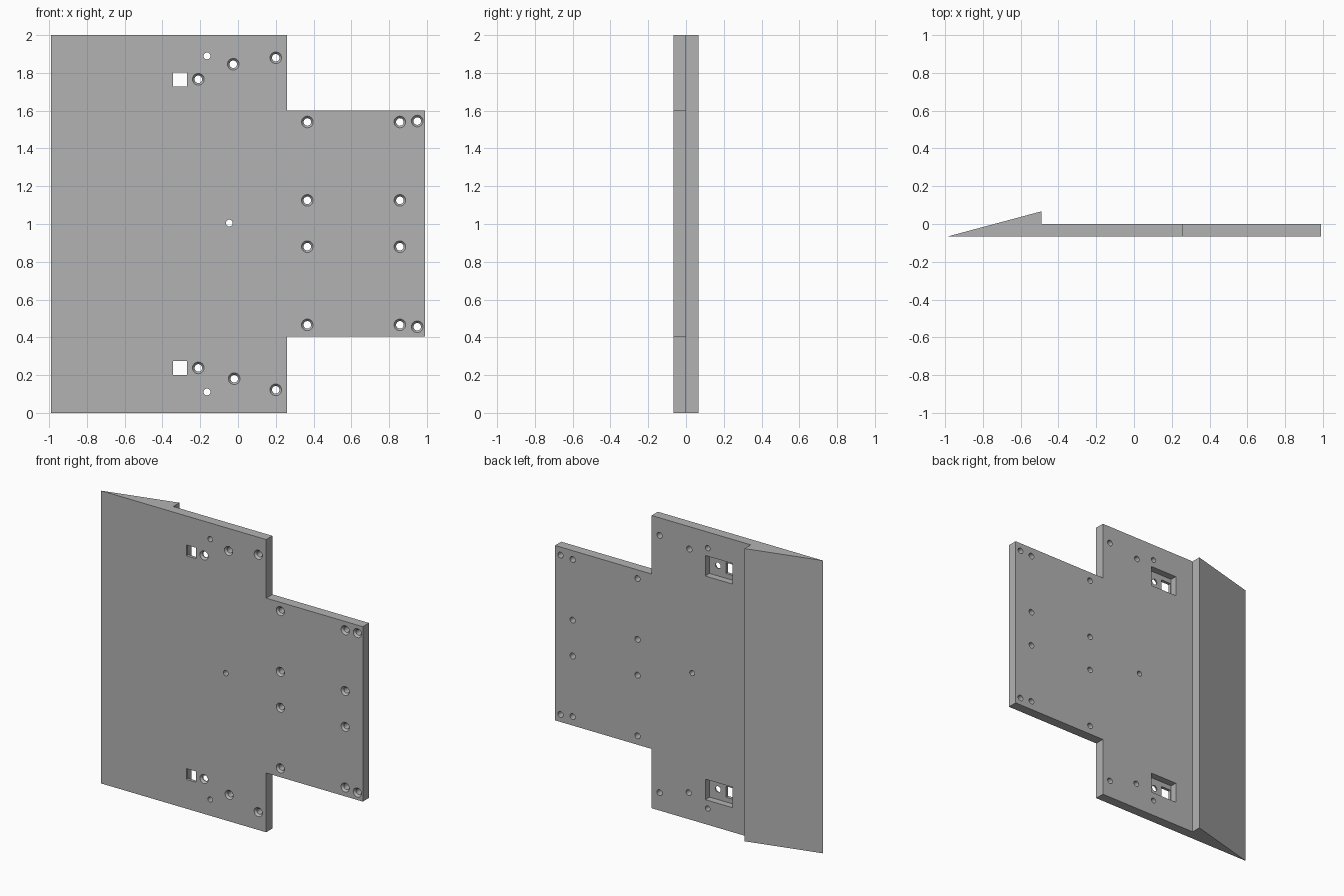
import bpy, bmesh
from math import cos, sin, tau

cube = bpy.data.objects.get("Cube")
if cube:
    bpy.data.objects.remove(cube, do_unlink=True)

FRONT, BACK, RIDGE = -0.067, 0.0, 0.067

grey = bpy.data.materials.new("plain_grey")
grey.use_nodes = True
colour = (0.45, 0.45, 0.45, 1)
grey.diffuse_color = colour
grey.node_tree.nodes["Principled BSDF"].inputs["Base Color"].default_value = colour


def skin(bm, rings):
    """Closed solid through a stack of equal-length rings."""
    loops = [[bm.verts.new(p) for p in ring] for ring in rings]
    n = len(loops[0])
    for a, b in zip(loops, loops[1:]):
        for i in range(n):
            j = (i + 1) % n
            bm.faces.new((a[i], a[j], b[j], b[i]))
    bm.faces.new(loops[0][::-1])
    bm.faces.new(loops[-1])


def block(bm, x0, x1, y0, y1, z0, z1):
    skin(bm, [[(x0, y, z0), (x1, y, z0), (x1, y, z1), (x0, y, z1)] for y in (y0, y1)])


def drill(bm, x, z, profile, sides=24):
    """Round cutter along y; profile lists (y, radius)."""
    skin(bm, [[(x + r * cos(tau * i / sides), y, z + r * sin(tau * i / sides))
               for i in range(sides)] for y, r in profile])


def finish(bm, name):
    bmesh.ops.recalc_face_normals(bm, faces=bm.faces)
    mesh = bpy.data.meshes.new(name)
    bm.to_mesh(mesh)
    bm.free()
    mesh.materials.append(grey)
    obj = bpy.data.objects.new(name, mesh)
    bpy.context.collection.objects.link(obj)
    return obj


# Plate with wedge edge: wide section, then a narrower tongue
bm = bmesh.new()
wide = [(-0.99, FRONT), (0.26, FRONT), (0.26, BACK), (-0.49, BACK), (-0.49, RIDGE)]
skin(bm, [[(x, y, z) for x, y in wide] for z in (0, 2)])
plate = finish(bm, "mounting_plate")

bm = bmesh.new()
block(bm, 0.2, 0.99, FRONT, BACK, 0.405, 1.6)
tongue = finish(bm, "tongue_helper")

# Rear pockets
bm = bmesh.new()
for z in (0.237, 1.765):
    block(bm, -0.35, -0.146, -0.046, 0.05, z - 0.07, z + 0.07)
pockets = finish(bm, "pocket_cutter")

# Square windows, countersunk screw holes and plain pin holes
bm = bmesh.new()
for z in (0.237, 1.765):
    block(bm, -0.344, -0.27, -0.1, 0.02, z - 0.037, z + 0.037)

sunk = [(-0.1, 0.031), (FRONT, 0.031), (FRONT + 0.014, 0.02), (0.02, 0.02)]
plain = [(-0.1, 0.018), (0.02, 0.018)]
screws = [(x, z) for x in (0.367, 0.857) for z in (0.466, 0.88, 1.125, 1.54)]
screws += [(0.2, 0.122), (0.2, 1.88), (-0.02, 0.181), (-0.025, 1.846),
           (-0.21, 0.238), (-0.21, 1.766), (0.949, 0.456), (0.949, 1.545)]
for x, z in screws:
    drill(bm, x, z, sunk)
for x, z in [(-0.164, 0.111), (-0.164, 1.89), (-0.046, 1.005)]:
    drill(bm, x, z, plain)
holes = finish(bm, "hole_cutter")

# Join and cut
bpy.ops.object.select_all(action='DESELECT')
bpy.context.view_layer.objects.active = plate
plate.select_set(True)
for helper, operation in ((tongue, 'UNION'), (pockets, 'DIFFERENCE'), (holes, 'DIFFERENCE')):
    helper.hide_render = True
    mod = plate.modifiers.new(helper.name, 'BOOLEAN')
    mod.operation = operation
    mod.solver = 'EXACT'
    mod.object = helper
    bpy.ops.object.modifier_apply(modifier=mod.name)
    bpy.data.objects.remove(helper, do_unlink=True)

bpy.ops.object.shade_smooth_by_angle()
